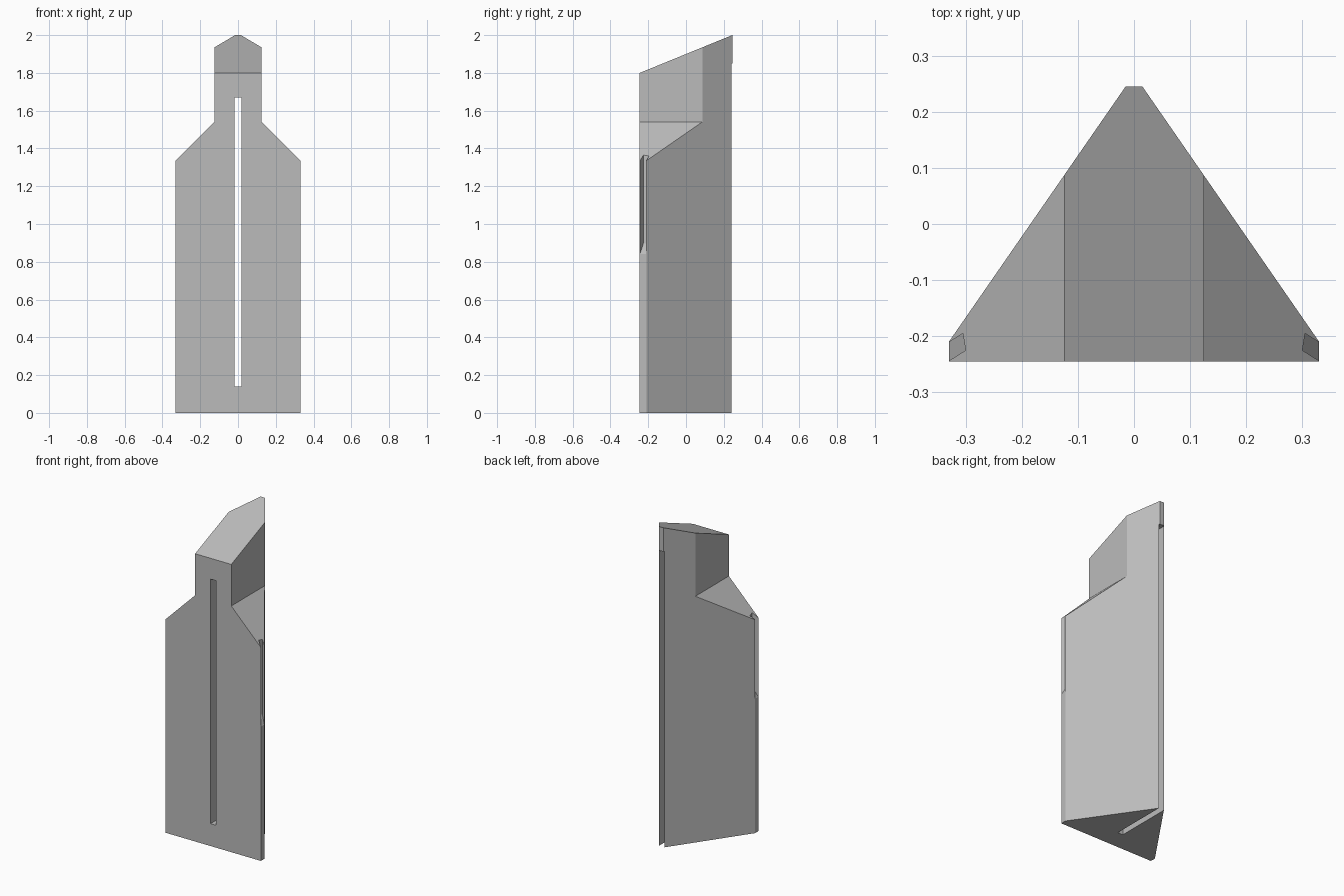
import bpy, bmesh
from mathutils import Vector

if "Cube" in bpy.data.objects:
    bpy.data.objects.remove(bpy.data.objects["Cube"], do_unlink=True)

grey = bpy.data.materials.new("light_grey")
grey.use_nodes = True
colour = (0.5, 0.5, 0.5, 1)
grey.diffuse_color = colour
grey.node_tree.nodes["Principled BSDF"].inputs["Base Color"].default_value = colour


def prism(name, points, offset):
    """Extrude a flat outline by an offset into a closed solid."""
    bm = bmesh.new()
    face = bm.faces.new([bm.verts.new(p) for p in points])
    ext = bmesh.ops.extrude_face_region(bm, geom=[face])
    moved = [v for v in ext["geom"] if isinstance(v, bmesh.types.BMVert)]
    bmesh.ops.translate(bm, verts=moved, vec=Vector(offset))
    bmesh.ops.recalc_face_normals(bm, faces=bm.faces)
    mesh = bpy.data.meshes.new(name)
    bm.to_mesh(mesh)
    bm.free()
    mesh.materials.append(grey)
    obj = bpy.data.objects.new(name, mesh)
    bpy.context.collection.objects.link(obj)
    return obj


def box(name, half_x, y, z):
    outline = [(-half_x, y[0], z[0]), (half_x, y[0], z[0]),
               (half_x, y[1], z[0]), (-half_x, y[1], z[0])]
    return prism(name, outline, (0, 0, z[1] - z[0]))


# Wedge body: truncated triangular plan
half_plan = [(0.33, -0.245), (0.33, -0.21), (0.015, 0.245)]
plan = half_plan + [(-x, y) for x, y in reversed(half_plan)]
body = prism("wedge_body", [(x, y, 0) for x, y in plan], (0, 0, 2.2))

# Sloping roof, rising toward the back
cutters = [prism("roof_cutter", [(-1, -0.49, 1.7), (-1, 0.49, 2.1),
                                 (-1, 0.49, 2.5), (-1, -0.49, 2.5)], (2, 0, 0))]

for side, s in (("left", 1), ("right", -1)):
    # Sloping shoulder beside the neck
    shoulder = [(0.125, 1.54), (0.5, 1.165), (0.5, 2.6), (0.125, 2.6)]
    cutters.append(prism(side + "_shoulder_cutter",
                         [(s * x, -0.5, z) for x, z in shoulder], (0, 1, 0)))
    # Grip notch in the front corner, floor rising inward
    notch = [(0.36, -0.244), (0.33, -0.244), (0.30, -0.225),
             (0.305, -0.195), (0.33, -0.211), (0.36, -0.211)]
    cutters.append(prism(side + "_notch_cutter",
                         [(s * x, y, 0.84 + 2 * (0.33 - x)) for x, y in notch],
                         (0, 0, 0.8)))

# Narrow front slot opening into the deeper, taller back slot
cutters.append(box("front_slot_cutter", 0.0185, (-0.4, 0), (0.14, 1.67)))
cutters.append(box("back_slot_cutter", 0.0185, (-0.12, 0.4), (-0.1, 1.85)))

for cutter in cutters:
    mod = body.modifiers.new(cutter.name, "BOOLEAN")
    mod.operation = "DIFFERENCE"
    mod.solver = "EXACT"
    mod.object = cutter

# Bake the cuts and drop the helpers
bpy.context.view_layer.update()
evaluated = body.evaluated_get(bpy.context.evaluated_depsgraph_get())
result = bpy.data.meshes.new_from_object(evaluated)
body.modifiers.clear()
body.data = result
for cutter in cutters:
    bpy.data.objects.remove(cutter, do_unlink=True)
